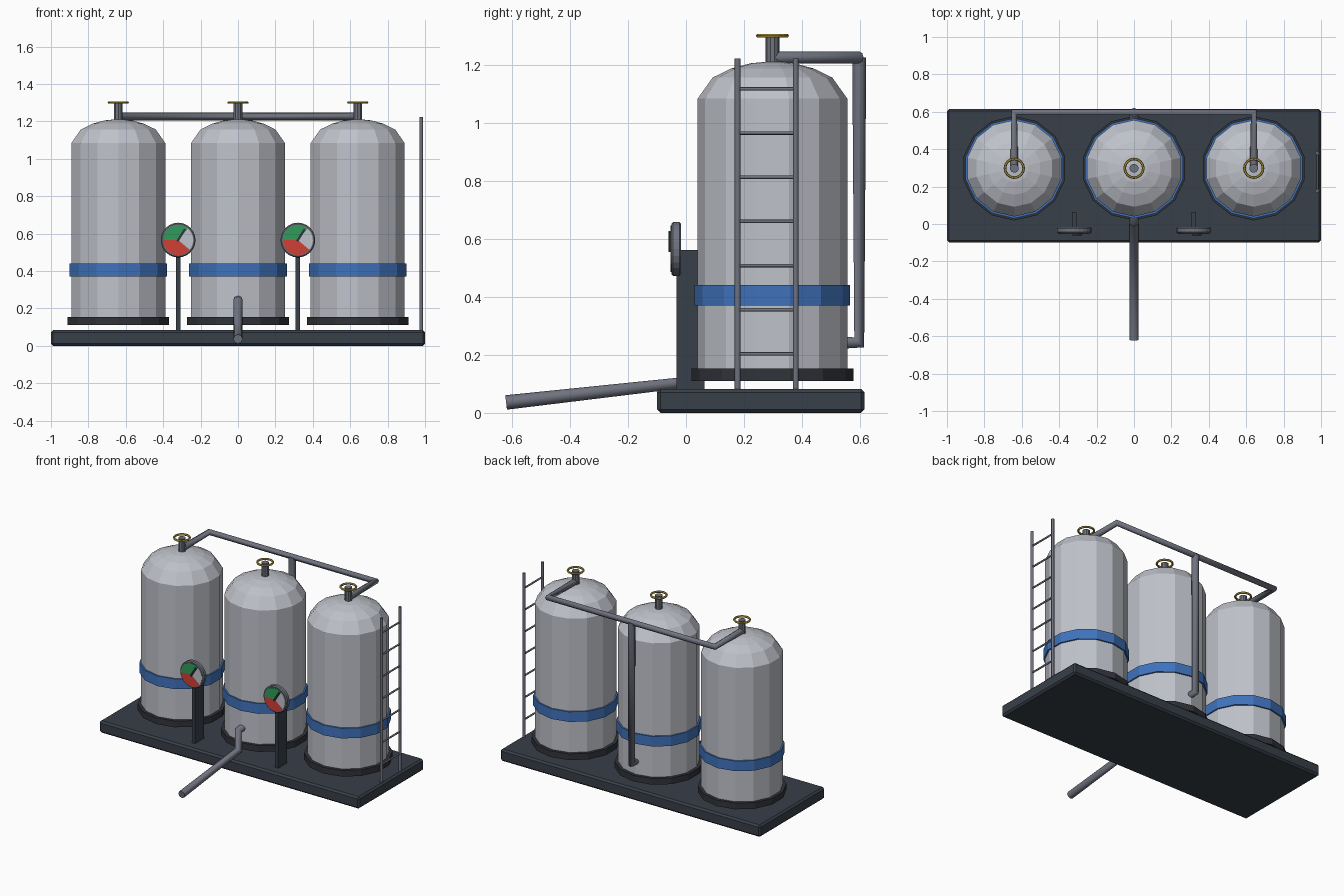
import bpy
import bmesh
from math import pi, radians, degrees, atan2, cos, sin
from mathutils import Vector, Matrix

cube = bpy.data.objects.get("Cube")
if cube:
    bpy.data.objects.remove(cube, do_unlink=True)


def material(name, r, g, b):
    m = bpy.data.materials.new(name)
    m.use_nodes = True
    m.diffuse_color = (r, g, b, 1)
    m.node_tree.nodes["Principled BSDF"].inputs["Base Color"].default_value = (r, g, b, 1)
    return m


slate = material("slate", .04, .05, .066)
charcoal = material("charcoal", .03, .033, .042)
silver = material("silver", .52, .54, .59)
blue = material("blue", .05, .17, .5)
steel = material("steel", .16, .17, .21)
brass = material("brass", .5, .36, .06)
green = material("green", .03, .33, .1)
red = material("red", .62, .05, .035)


def finish(name, bm, mats, loc=(0, 0, 0), rot=(0, 0, 0)):
    bmesh.ops.recalc_face_normals(bm, faces=bm.faces)
    mesh = bpy.data.meshes.new(name)
    bm.to_mesh(mesh)
    bm.free()
    for m in mats:
        mesh.materials.append(m)
    obj = bpy.data.objects.new(name, mesh)
    obj.location, obj.rotation_euler = loc, rot
    bpy.context.collection.objects.link(obj)
    return obj


def box(name, low, high, mat, bevel=0):
    low, high = Vector(low), Vector(high)
    bm = bmesh.new()
    bmesh.ops.create_cube(bm, size=1, matrix=Matrix.Diagonal((high - low).to_4d()))
    obj = finish(name, bm, [mat], (low + high) / 2)
    if bevel:
        mod = obj.modifiers.new("edge", "BEVEL")
        mod.width, mod.segments = bevel, 1
    return obj


def lathe(name, profile, sides, mat, loc, rot=(0, 0, 0), closed=False):
    """Spin (radius, height) points around the local z axis."""
    bm = bmesh.new()
    pts = [bm.verts.new((0, -r, z)) for r, z in profile]
    edges = [bm.edges.new(pair) for pair in zip(pts, pts[1:])]
    if closed:
        edges.append(bm.edges.new((pts[-1], pts[0])))
    bmesh.ops.spin(bm, geom=pts + edges, cent=(0, 0, 0), axis=(0, 0, 1),
                   angle=2 * pi, steps=sides)
    bmesh.ops.remove_doubles(bm, verts=bm.verts, dist=1e-5)
    return finish(name, bm, [mat], loc, rot)


def pipe(name, points, radius, mat):
    curve = bpy.data.curves.new(name, "CURVE")
    curve.dimensions = "3D"
    curve.bevel_depth, curve.bevel_resolution = radius, 2
    curve.use_fill_caps = True
    line = curve.splines.new("POLY")
    line.points.add(len(points) - 1)
    for p, co in zip(line.points, points):
        p.co = (*co, 1)
    curve.materials.append(mat)
    obj = bpy.data.objects.new(name, curve)
    bpy.context.collection.objects.link(obj)
    return obj


# Skid
box("base_plate", (-1, -.1, 0), (1, .615, .083), slate, .012)

# Three tanks with foot ring, band, valve stem and handwheel
TANK_X, TANK_Y = .64, .298
for side, x in (("right", -TANK_X), ("middle", 0), ("left", TANK_X)):
    at = (x, TANK_Y, 0)
    lathe(side + "_tank",
          [(0, .115), (.258, .115), (.258, 1.083), (.206, 1.156),
           (.142, 1.187), (.075, 1.205), (0, 1.212)], 14, silver, at)
    lathe(side + "_foot_ring", [(0, .11), (.279, .11), (.279, .153), (0, .153)],
          14, charcoal, at)
    lathe(side + "_band", [(.25, .37), (.268, .37), (.268, .44), (.25, .44)],
          14, blue, at, closed=True)
    lathe(side + "_valve_stem", [(0, 1.19), (.024, 1.19), (.024, 1.3), (0, 1.3)],
          10, steel, at)
    ring = [(.05 + .007 * cos(a * pi / 3), 1.3 + .007 * sin(a * pi / 3)) for a in range(6)]
    lathe(side + "_handwheel", ring, 16, brass, at, closed=True)

# Header pipe, downcomer and drain
BACK, TOP = .597, 1.225
pipe("header_pipe", [(-TANK_X, TANK_Y, TOP), (-TANK_X, BACK, TOP),
                     (TANK_X, BACK, TOP), (TANK_X, TANK_Y, TOP)], .021, steel)
pipe("downcomer_pipe", [(0, BACK, TOP), (0, BACK, .243), (0, .5, .243)], .024, steel)
pipe("drain_pipe", [(0, .08, .245), (0, .005, .245), (0, .005, .106),
                    (0, -.62, .036)], .025, steel)


# Gauges on posts
def dial(name, loc, rot, radius=.08, count=36):
    bm = bmesh.new()
    bmesh.ops.create_circle(bm, cap_ends=True, cap_tris=True, radius=radius, segments=count)
    for f in bm.faces:
        c = f.calc_center_median()
        angle = degrees(atan2(c.y, c.x))
        f.material_index = 1 if angle > 55 else 2 if angle < -35 else 0
    obj = finish(name, bm, [silver, green, red], loc, rot)
    mod = obj.modifiers.new("plate", "SOLIDIFY")
    mod.thickness, mod.offset = .003, 0
    return obj


FACING = (pi / 2, 0, 0)
for side, x in (("right", -.32), ("left", .32)):
    centre = Vector((x, 0, .565))
    box(side + "_gauge_post", (x - .012, -.033, .08), (x + .012, .064, .562), slate)
    lathe(side + "_gauge_case",
          [(0, .017), (.087, .017), (.093, .023), (.093, .044), (.087, .05), (0, .05)],
          24, steel, centre, FACING)
    dial(side + "_gauge_dial", centre + Vector((0, -.052, 0)), FACING)
    needle = box(side + "_gauge_needle", (-.008, -.004, -.006), (.07, .004, .006), charcoal)
    turn = Matrix.Rotation(radians(-58), 4, "Y")
    needle.matrix_world = (Matrix.Translation(centre + Vector((0, -.057, 0))) @ turn
                           @ Matrix.Translation((.031, 0, 0)))

# Ladder
LADDER_X, RAILS = .98, (.178, .378)
for label, y in zip(("front", "back"), RAILS):
    pipe(label + "_ladder_rail", [(LADDER_X, y, .08), (LADDER_X, y, 1.222)], .01, steel)
for i in range(7):
    z = .203 + i * .1523
    pipe("ladder_rung_%d" % (i + 1), [(LADDER_X, y, z) for y in RAILS], .006, steel)
